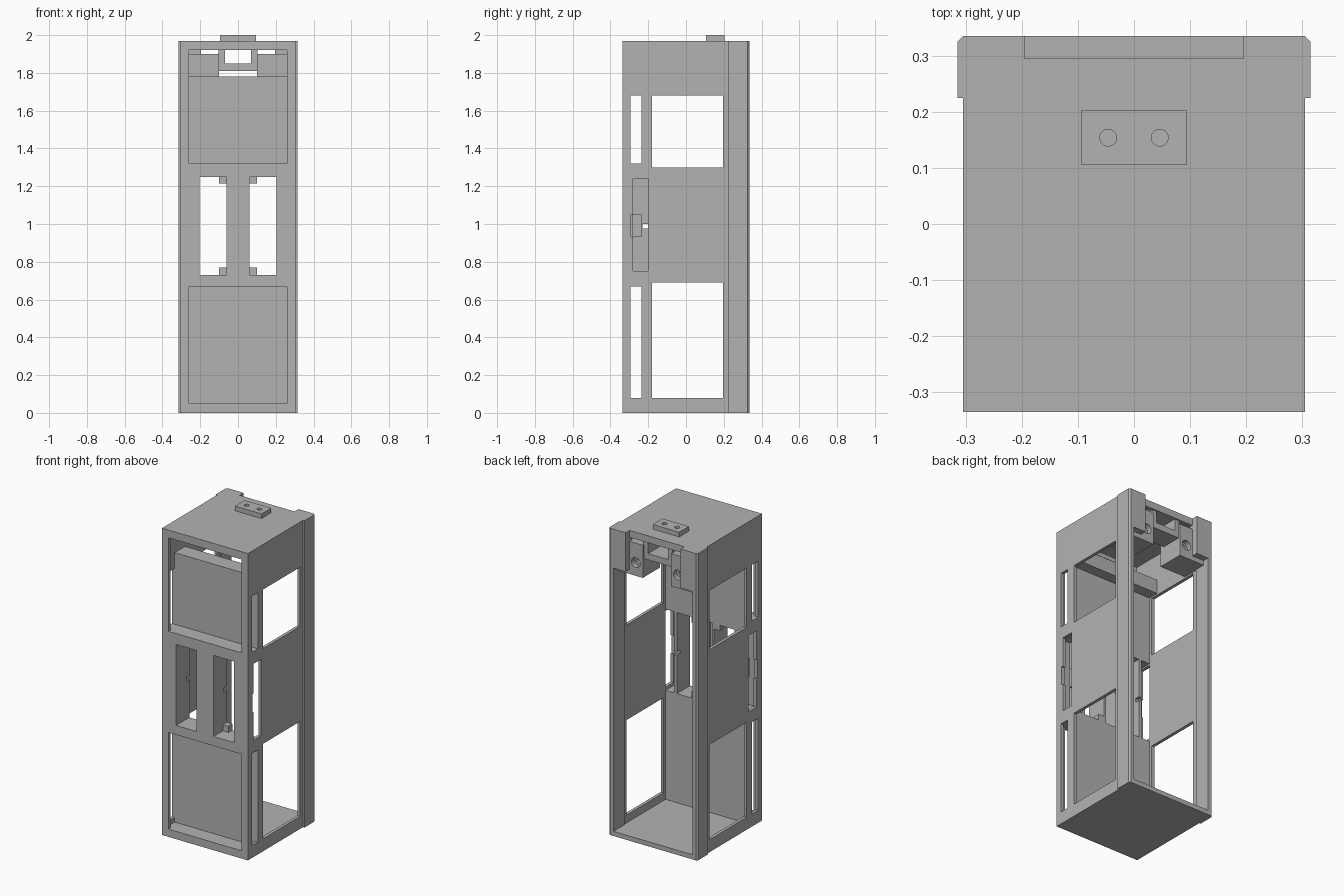
import bpy, bmesh
from mathutils import Matrix

cube = bpy.data.objects.get("Cube")
if cube:
    bpy.data.objects.remove(cube, do_unlink=True)

grey = bpy.data.materials.new("plain grey")
grey.use_nodes = True
COLOUR = (0.45, 0.45, 0.45, 1)
grey.diffuse_color = COLOUR
grey.node_tree.nodes["Principled BSDF"].inputs["Base Color"].default_value = COLOUR


def add_object(name, bm):
    bmesh.ops.recalc_face_normals(bm, faces=bm.faces)
    mesh = bpy.data.meshes.new(name)
    bm.to_mesh(mesh)
    bm.free()
    mesh.materials.append(grey)
    ob = bpy.data.objects.new(name, mesh)
    bpy.context.collection.objects.link(ob)
    return ob


def box(name, x, y, z):
    """Box from its low and high limit on each axis."""
    bm = bmesh.new()
    bmesh.ops.create_cube(bm, size=1)
    for v in bm.verts:
        v.co = [r[0] if c < 0 else r[1] for c, r in zip(v.co, (x, y, z))]
    return add_object(name, bm)


def cylinder(name, centre, radius, depth, axis="Z"):
    bm = bmesh.new()
    bmesh.ops.create_cone(bm, cap_ends=True, segments=24, radius1=radius,
                          radius2=radius, depth=depth)
    if axis == "Y":
        bm.transform(Matrix.Rotation(1.5707963, 4, "X"))
    bm.transform(Matrix.Translation(centre))
    return add_object(name, bm)


def cut(ob, cutter):
    mod = ob.modifiers.new("cut", "BOOLEAN")
    mod.operation = "DIFFERENCE"
    mod.solver = "EXACT"
    mod.object = cutter
    cutter.hide_render = True
    bpy.context.view_layer.objects.active = ob
    bpy.ops.object.modifier_apply(modifier=mod.name)
    bpy.data.objects.remove(cutter, do_unlink=True)


def mirrored(x, side):
    return tuple(sorted((x[0] * side, x[1] * side)))


SIDES = ((1, "left"), (-1, "right"))
HALF, INNER, FRONT, BACK, TOP = 0.305, 0.285, -0.335, 0.335, 1.97
PARTITION = (-0.235, -0.2)

# Floor and roof, with a notch in the roof's rear edge
box("floor", (-HALF, HALF), (FRONT, BACK), (0, 0.03))
roof = box("roof", (-HALF, HALF), (FRONT, BACK), (1.945, TOP))
cut(roof, box("cutter", (-0.195, 0.195), (0.295, 0.4), (1.9, 2.1)))

# Front frame with two recess openings and two tall slots
frame = box("front_frame", (-HALF, HALF), (FRONT, -0.315), (0, TOP))
for x, z in (((-0.26, 0.26), (0.05, 0.67)), ((-0.26, 0.26), (1.32, 1.92)),
             ((0.06, 0.205), (0.73, 1.25)), ((-0.205, -0.06), (0.73, 1.25))):
    cut(frame, box("cutter", x, (-0.5, -0.3), z))

# Recessed panels, dividing slabs and the shelf behind the upper panel
box("lower_panel", (-INNER, INNER), PARTITION, (0.03, 0.68))
box("upper_panel", (-INNER, INNER), PARTITION, (1.3, 1.78))
box("lower_slab", (-INNER, INNER), (-0.32, -0.2), (0.67, 0.73))
box("upper_slab", (-INNER, INNER), (-0.32, -0.2), (1.25, 1.32))
box("recess_sill", (-INNER, INNER), (-0.32, -0.22), (0.02, 0.05))
box("panel_shelf", (-INNER, INNER), (-0.235, -0.13), (1.69, 1.78))

for side, word in SIDES:
    # Side wall with windows and slots
    wall = box(word + "_side_wall", mirrored((INNER, HALF), side),
               (FRONT, BACK), (0, TOP))
    for y, z in (((-0.18, 0.195), (0.08, 0.69)), ((-0.18, 0.195), (1.3, 1.68)),
                 ((-0.295, -0.235), (0.08, 0.67)), ((-0.295, -0.235), (1.32, 1.68)),
                 ((-0.28, -0.2), (0.75, 1.24)), ((-0.29, -0.25), (0.93, 1.05))):
        cut(wall, box("cutter", mirrored((0.2, 0.4), side), y, z))

    # Rear corner rail with a chamfered outer edge
    bm = bmesh.new()
    outline = ((0.28, 0.225), (0.315, 0.225), (0.315, 0.325),
               (0.305, BACK), (0.28, BACK))
    face = bm.faces.new([bm.verts.new((x * side, y, 0)) for x, y in outline])
    grown = bmesh.ops.extrude_face_region(bm, geom=[face])["geom"]
    for v in grown:
        if isinstance(v, bmesh.types.BMVert):
            v.co.z = TOP
    add_object(word + "_rear_rail", bm)

    # Walls lining the tall front slot, with a cable notch
    for label, x in (("inner", (0.045, 0.06)), ("outer", (0.205, 0.225))):
        liner = box(f"{word}_{label}_slot_wall", mirrored(x, side),
                    (-0.32, -0.2), (0.73, 1.25))
        cut(liner, box("cutter", mirrored((0.03, 0.27), side),
                       (-0.23, -0.1), (0.975, 1.0)))
    box(word + "_slot_rib", mirrored((0.22, 0.25), side), (-0.285, -0.235), (0.93, 1.05))
    for label, z in (("lower", (0.73, 0.77)), ("upper", (1.215, 1.25))):
        box(f"{word}_{label}_clip", mirrored((0.06, 0.1), side), (-0.24, -0.2), z)

    # Upper rear corner plate and mounting block with a screw hole
    box(word + "_corner_plate", mirrored((0.195, 0.29), side), (0.295, BACK), (1.72, TOP))
    block = box(word + "_mounting_block", mirrored((0.1, INNER), side),
                (0.12, 0.295), (1.69, 1.9))
    cut(block, cylinder("cutter", (0.15 * side, 0.29, 1.775), 0.032, 0.05, "Y"))
    cut(block, cylinder("cutter", (0.15 * side, 0.26, 1.775), 0.016, 0.1, "Y"))
    box(word + "_block_hanger", mirrored((0.195, INNER), side), (0.27, 0.295), (1.88, 1.95))

# Rear socket sleeve between the mounting blocks, and the rear cross bar
sleeve = box("rear_sleeve", (-0.102, 0.102), (0.15, 0.285), (1.81, 1.95))
cut(sleeve, box("cutter", (-0.07, 0.07), (0, 0.4), (1.85, 1.925)))
box("rear_cross_bar", (-0.195, 0.195), (0.27, 0.295), (1.925, 1.95))

# Connector block on the roof with two round holes
connector = box("top_connector", (-0.094, 0.094), (0.105, 0.203), (1.96, 2.0))
for x in (-0.046, 0.046):
    cut(connector, cylinder("cutter", (x, 0.154, 2.0), 0.015, 0.05))
